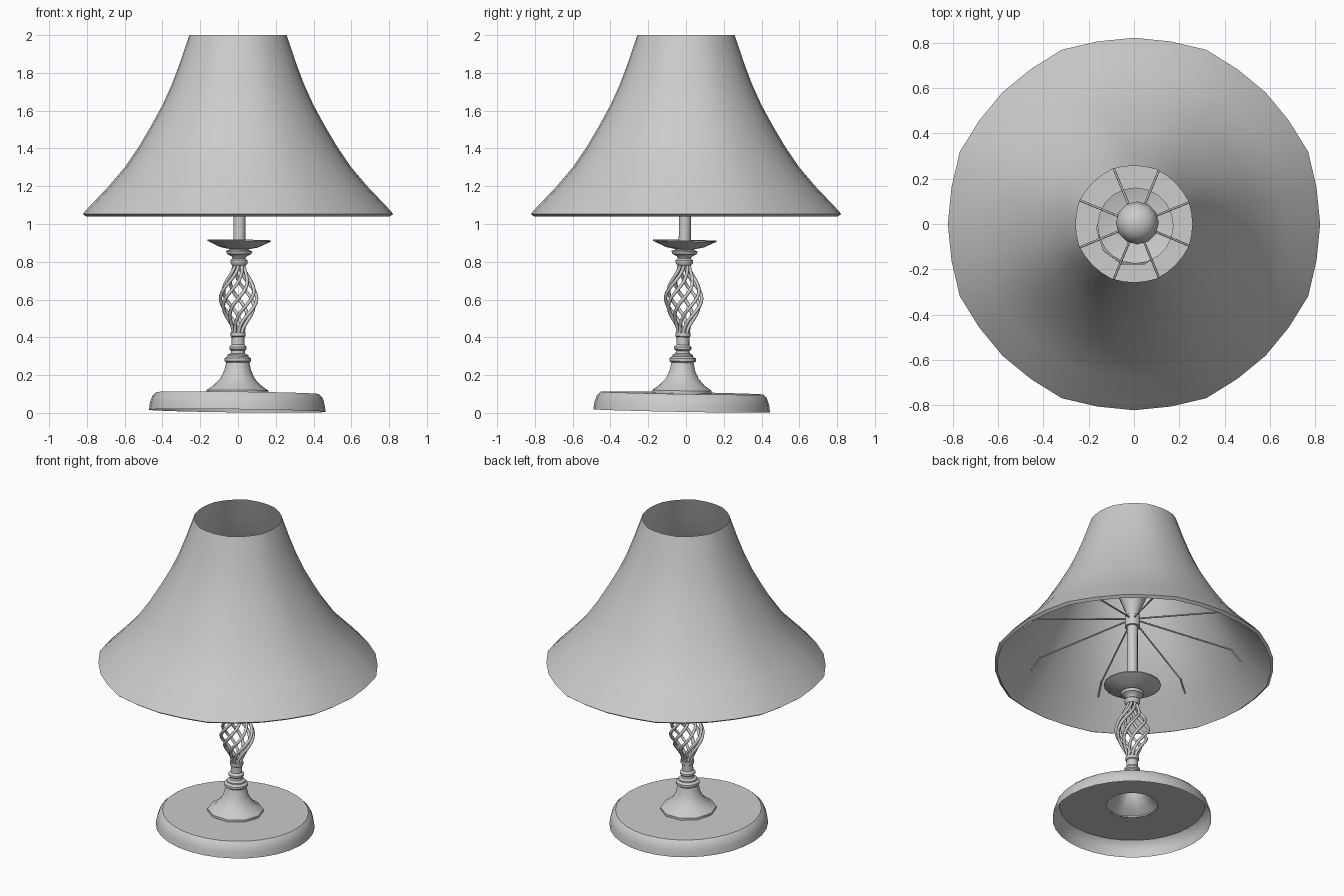
import bpy, bmesh
from math import pi, sin, cos, radians
from mathutils import Matrix, Vector

cube = bpy.data.objects.get("Cube")
if cube:
    bpy.data.objects.remove(cube, do_unlink=True)

# One plain grey for the whole lamp
grey = bpy.data.materials.new("plain_grey")
grey.use_nodes = True
colour = (0.6, 0.6, 0.6, 1)
grey.diffuse_color = colour
grey.node_tree.nodes["Principled BSDF"].inputs["Base Color"].default_value = colour

# The stand leans very slightly away from upright
LEAN = (Matrix.Translation((-0.004, -0.023, 0.011))
        @ Matrix.Rotation(-0.018, 4, 'X') @ Matrix.Rotation(0.012, 4, 'Y'))


def finish(ob, smooth, matrix):
    ob.data.materials.append(grey)
    ob.matrix_world = matrix
    if smooth:
        bpy.ops.object.select_all(action='DESELECT')
        ob.select_set(True)
        bpy.context.view_layer.objects.active = ob
        bpy.ops.object.shade_smooth_by_angle(angle=radians(smooth))
    return ob


def lathe(name, profile, sides, smooth=40, matrix=LEAN, bump=lambda i: 1):
    """Turn a list of (radius, height) points around z; zero radius closes to a point."""
    bm = bmesh.new()
    rings = []
    for r, z in profile:
        if r == 0:
            rings.append([bm.verts.new((0, 0, z))] * sides)
        else:
            rings.append([bm.verts.new((r * bump(i) * cos(2 * pi * i / sides),
                                        r * bump(i) * sin(2 * pi * i / sides), z))
                          for i in range(sides)])
    for low, high in zip(rings, rings[1:]):
        for i in range(sides):
            j = (i + 1) % sides
            corners = [low[i], low[j], high[j], high[i]]
            bm.faces.new(list(dict.fromkeys(corners)))
    mesh = bpy.data.meshes.new(name)
    bm.to_mesh(mesh)
    bm.free()
    ob = bpy.data.objects.new(name, mesh)
    bpy.context.collection.objects.link(ob)
    return finish(ob, smooth, matrix)


def rods(name, paths, radius):
    """Round rods along a set of paths, kept as one object."""
    curve = bpy.data.curves.new(name, 'CURVE')
    curve.dimensions = '3D'
    curve.bevel_depth = radius
    curve.bevel_resolution = 1
    curve.use_fill_caps = True
    for path in paths:
        spline = curve.splines.new('POLY')
        spline.points.add(len(path) - 1)
        for point, co in zip(spline.points, path):
            point.co = (*co, 1)
    ob = bpy.data.objects.new(name, curve)
    bpy.context.collection.objects.link(ob)
    return finish(ob, 0, LEAN)


def polar(r, a, z):
    return Vector((r * cos(a), r * sin(a), z))


# Flared shade: open sheet with a small lip, slightly cornered outline
lathe("shade", [(0.805, 1.04), (0.823, 1.053), (0.79, 1.09), (0.685, 1.2), (0.6, 1.3),
                (0.525, 1.41), (0.46, 1.52), (0.4, 1.63), (0.35, 1.74), (0.305, 1.86),
                (0.258, 2.0)],
      32, 60, Matrix.Identity(4),
      lambda i: 1.012 if i % 4 == 2 else 0.999)

# Hollow round base, open underneath and under the foot
lathe("base", [(0.468, 0), (0.462, 0.04), (0.45, 0.075), (0.43, 0.094), (0.15, 0.094)], 32)

# Hollow flared foot and lower turned stem
lathe("foot", [(0.165, 0.094), (0.165, 0.108), (0.125, 0.135), (0.092, 0.17),
               (0.072, 0.21), (0.06, 0.26)], 10)
lathe("lower_stem", [(0.06, 0.255), (0.07, 0.263), (0.07, 0.278), (0.055, 0.288),
                     (0.055, 0.296), (0.038, 0.304), (0.036, 0.318), (0.046, 0.326),
                     (0.046, 0.338), (0.034, 0.35), (0.034, 0.39), (0.04, 0.395),
                     (0.04, 0.414), (0, 0.414)], 16)

# Twisted wire basket
LOW, HIGH, STEPS, WIRES = 0.41, 0.78, 24, 8
twists = []
for k in range(WIRES):
    path = []
    for s in range(STEPS + 1):
        t = s / STEPS
        r = 0.026 + 0.07 * sin(pi * t) ** 1.8
        path.append(polar(r, 2 * pi * k / WIRES + pi * t, LOW + (HIGH - LOW) * t))
    twists.append(path)
rods("twisted_basket", twists, 0.0095)

# Upper collar, drip plate and tube
lathe("upper_collar", [(0, 0.77), (0.036, 0.77), (0.046, 0.782), (0.046, 0.797),
                       (0.034, 0.806), (0.04, 0.818), (0.064, 0.83), (0.07, 0.846),
                       (0.05, 0.852), (0.05, 0.866)], 16)
lathe("drip_plate", [(0.045, 0.855), (0.1, 0.866), (0.168, 0.898), (0.168, 0.904),
                     (0.1, 0.885), (0.03, 0.885)], 20)
lathe("tube", [(0.032, 0.88), (0.032, 1.3)], 12)

# Socket and bulb
lathe("socket", [(0.032, 1.29), (0.046, 1.29), (0.046, 1.36), (0.036, 1.36)], 12)
lathe("bulb", [(0.036, 1.35), (0.042, 1.39), (0.07, 1.46), (0.09, 1.51), (0.095, 1.55),
               (0.085, 1.6), (0.055, 1.635), (0, 1.65)], 12)

# Spokes that carry the shade, bent down at their ends
rods("shade_spokes",
     [[polar(0.03, a, 1.34), polar(0.61, a, 1.24), polar(0.67, a, 1.17)]
      for a in (pi / 8 + k * pi / 4 for k in range(8))], 0.005)
